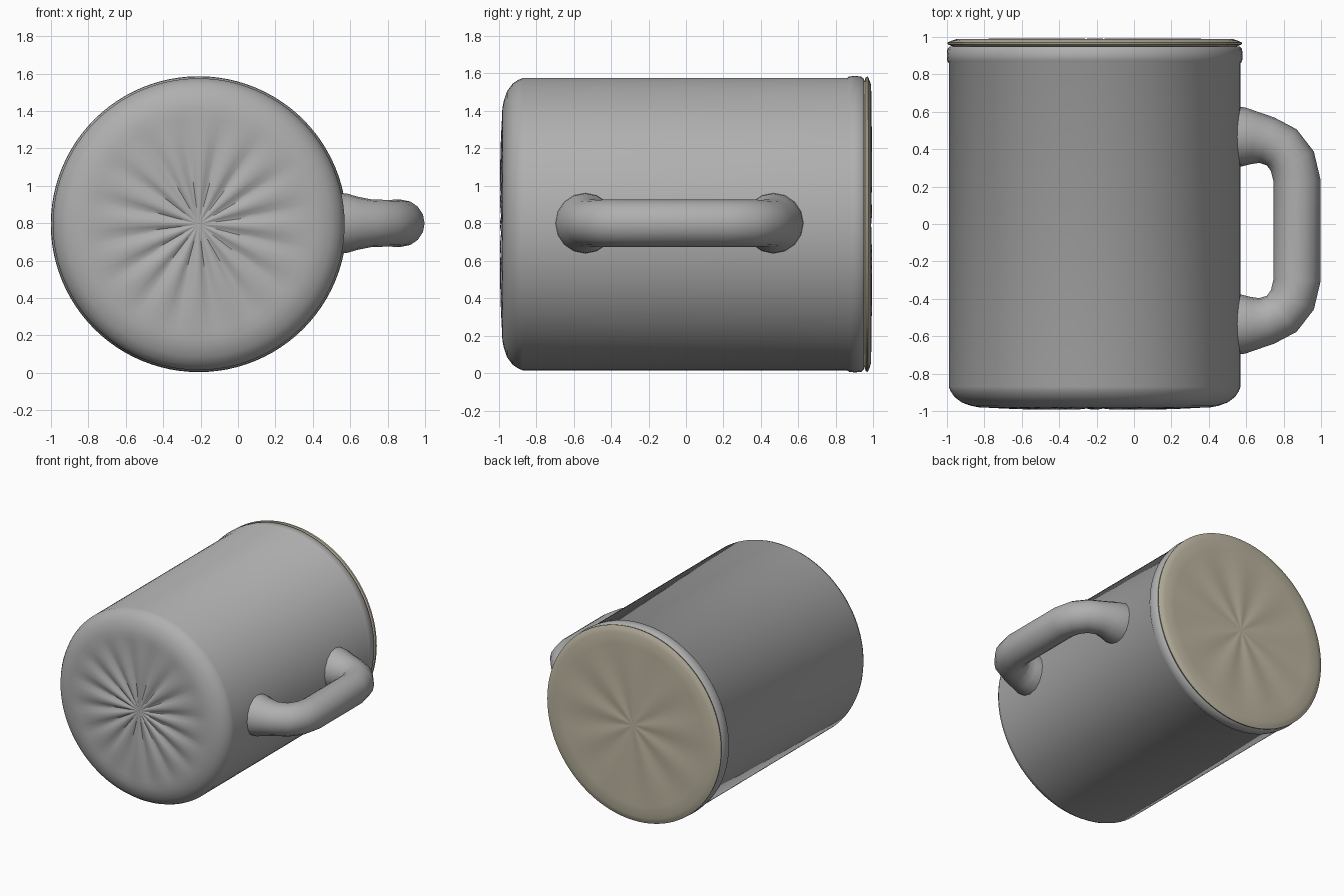
import bpy, bmesh, math
from mathutils import Vector

if "Cube" in bpy.data.objects:
    bpy.data.objects.remove(bpy.data.objects["Cube"])

CX, CZ = -0.21, 0.795      # axis of the cup, which lies along y
SEG = 96


def material(name, rgb):
    m = bpy.data.materials.new(name)
    m.diffuse_color = (*rgb, 1)
    m.use_nodes = True
    m.node_tree.nodes["Principled BSDF"].inputs["Base Color"].default_value = m.diffuse_color
    return m


def finish(name, bm, mat, angle):
    bmesh.ops.recalc_face_normals(bm, faces=bm.faces)
    me = bpy.data.meshes.new(name)
    bm.to_mesh(me)
    bm.free()
    ob = bpy.data.objects.new(name, me)
    bpy.context.collection.objects.link(ob)
    me.materials.append(mat)
    bpy.ops.object.select_all(action='DESELECT')
    ob.select_set(True)
    bpy.context.view_layer.objects.active = ob
    bpy.ops.object.shade_smooth_by_angle(angle=math.radians(angle))
    return ob


def skin(bm, rings):
    """Join successive vertex rings with quads and cap both ends."""
    n = len(rings[0])
    for a, b in zip(rings, rings[1:]):
        for i in range(n):
            j = (i + 1) % n
            bm.faces.new((a[i], a[j], b[j], b[i]))
    bm.faces.new(rings[0])
    bm.faces.new(rings[-1])


def revolve(name, profile, mat, angle, ripple=lambda r, y, t: 0):
    """Spin (radius, y) points around the cup axis, pushing y by ripple."""
    bm = bmesh.new()
    rings = []
    for r, y in profile:
        ring = []
        for i in range(SEG):
            t = 2 * math.pi * i / SEG
            ring.append(bm.verts.new((CX + r * math.cos(t),
                                      y + ripple(r, y, t),
                                      CZ + r * math.sin(t))))
        rings.append(ring)
    skin(bm, rings)
    return finish(name, bm, mat, angle)


grey = material("grey glaze", (0.43, 0.43, 0.43))
cream = material("cream", (0.50, 0.46, 0.35))


# Cup body: fluted base, rounded edge, straight wall, raised rim
def flutes(r, y, t):
    if y > -0.9 or r > 0.62:
        return 0
    fade = math.sin(math.pi * r / 0.62) ** 1.2 if r > 0.02 else 0
    crest = abs(math.cos(8 * t + 0.3))       # narrow grooves, broad ridges
    return fade * 0.03 * (0.6 - crest ** 0.7)


base = [(0.01 + 0.61 * k / 12, -0.98) for k in range(13)]
body = base + [(0.66, -0.972), (0.71, -0.955), (0.75, -0.925), (0.77, -0.895),
               (0.78, -0.87), (0.78, 0.86), (0.788, 0.87), (0.791, 0.90),
               (0.788, 0.935), (0.775, 0.95), (0.74, 0.95)]
revolve("cup_body", body, grey, 40, flutes)


# Cream disc that closes the open end
def swirl(r, y, t):
    return 0.004 * math.sin(9 * t) * math.sin(math.pi * min(r / 0.74, 1)) if y > 0.98 else 0


disc = [(0.73, 0.945), (0.76, 0.95), (0.785, 0.96), (0.788, 0.97), (0.765, 0.98)]
disc += [(0.74 - 0.73 * k / 8, 0.988) for k in range(9)]
revolve("end_disc", disc, cream, 40, swirl)

# Handle: tapered tube, mirrored about its middle
MID = -0.035
half = [(0.50, 0.505, 0.165), (0.585, 0.50, 0.158), (0.64, 0.495, 0.142),
        (0.71, 0.483, 0.128), (0.79, 0.445, 0.125), (0.847, 0.37, 0.126),
        (0.872, 0.265, 0.126)]
path = half + [(x, -y, r) for x, y, r in reversed(half)]
pts = [Vector((x, y + MID, 0.80)) for x, y, r in path]
bm = bmesh.new()
rings = []
for k, p in enumerate(pts):
    d = (pts[min(k + 1, len(pts) - 1)] - pts[max(k - 1, 0)]).normalized()
    side = Vector((d.y, -d.x, 0))
    rad = path[k][2]
    rings.append([bm.verts.new(p + rad * (side * math.cos(a) + Vector((0, 0, 1)) * math.sin(a)))
                  for a in (2 * math.pi * i / 16 for i in range(16))])
skin(bm, rings)
finish("handle", bm, grey, 50)
